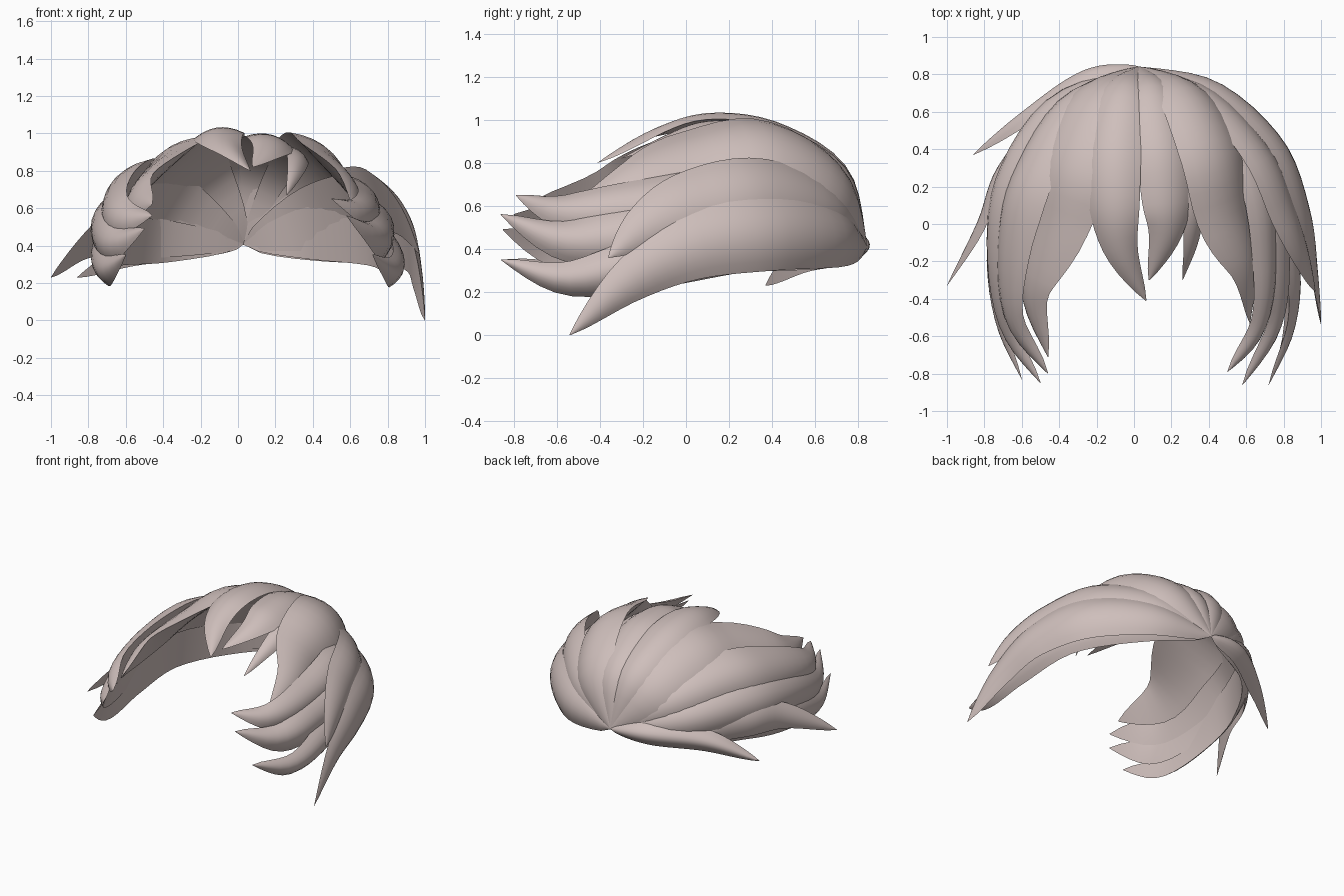
import bpy, bmesh, math
from mathutils import Vector

hair = bpy.data.materials.new("ash_pink_hair")
hair.diffuse_color = (0.62, 0.52, 0.50, 1)

ROOT = Vector((0.03, 0.84, 0.41))   # crown point where all locks meet
STEPS, ACROSS = 24, 8


def spline(pts, t):
    """Catmull-Rom point at t in 0..1."""
    p = [pts[0] * 2 - pts[1]] + pts + [pts[-1] * 2 - pts[-2]]
    s = min(t, 0.99999) * (len(pts) - 1)
    i = int(s)
    f = s - i
    a, b, c, d = p[i:i + 4]
    return 0.5 * (2 * b + (c - a) * f + (2 * a - 5 * b + 4 * c - d) * f * f
                  + (3 * b - a - 3 * c + d) * f ** 3)


def lock(name, half_width, *path, bulge=0.36):
    """Tapered lock with a domed outside and flat inside, from the crown along the path."""
    pts = [ROOT] + [Vector(p) for p in path]
    bm = bmesh.new()
    rings = []
    for k in range(STEPS + 1):
        t = k / STEPS
        p = spline(pts, t)
        tan = (spline(pts, min(t + 0.01, 1)) - spline(pts, max(t - 0.01, 0))).normalized()
        out = p - Vector((0, min(p.y, 0.1), 0.35))
        out = (out - tan * out.dot(tan)).normalized()
        side = tan.cross(out)
        fade = max(math.sin(math.pi * t ** 0.9), 0.004)
        w = half_width * fade ** (0.62 if t < 0.46 else 0.78)
        us = [-1 + 2 * j / ACROSS for j in range(ACROSS + 1)]
        ring = [bm.verts.new(p + side * w * u + out * w * bulge * (0.6 - u * u))
                for u in us]                       # outer skin
        ring += [bm.verts.new(p + side * w * u - out * w * bulge * 0.4)
                 for u in us[-2:0:-1]]             # inner skin
        rings.append(ring)
    n = len(rings[0])
    for a, b in zip(rings, rings[1:]):
        for j in range(n):
            bm.faces.new((a[j], a[(j + 1) % n], b[(j + 1) % n], b[j]))
    bm.faces.new(rings[0])
    bm.faces.new(rings[-1])
    bmesh.ops.recalc_face_normals(bm, faces=bm.faces)
    mesh = bpy.data.meshes.new(name)
    bm.to_mesh(mesh)
    bm.free()
    mesh.materials.append(hair)
    ob = bpy.data.objects.new(name, mesh)
    bpy.context.collection.objects.link(ob)
    bpy.ops.object.select_all(action='DESELECT')
    ob.select_set(True)
    bpy.context.view_layer.objects.active = ob
    bpy.ops.object.shade_smooth_by_angle(angle=math.radians(40))


# Top fringe
lock("fringe_left", 0.15, (-0.06, 0.73, 0.76), (-0.11, 0.43, 0.95),
     (-0.11, 0.12, 1.00), (-0.07, -0.14, 0.94), (0.065, -0.41, 0.80))
lock("fringe_centre", 0.15, (0.10, 0.73, 0.75), (0.16, 0.43, 0.93),
     (0.18, 0.14, 0.96), (0.17, -0.06, 0.92), (0.08, -0.30, 0.82))
lock("fringe_right", 0.08, (0.18, 0.70, 0.72), (0.28, 0.40, 0.88),
     (0.32, 0.12, 0.89), (0.31, -0.10, 0.81), (0.26, -0.30, 0.67))

# Left side, from the top down
lock("left_upper_lock", 0.25, (-0.20, 0.69, 0.71), (-0.34, 0.34, 0.86),
     (-0.44, 0.0, 0.79), (-0.55, -0.35, 0.66), (-0.46, -0.71, 0.62))
lock("left_middle_lock", 0.20, (-0.34, 0.64, 0.63), (-0.57, 0.25, 0.72),
     (-0.66, -0.1, 0.65), (-0.65, -0.5, 0.55), (-0.46, -0.80, 0.56), bulge=0.5)
lock("left_side_lock", 0.18, (-0.42, 0.64, 0.51), (-0.67, 0.25, 0.56),
     (-0.73, -0.15, 0.50), (-0.68, -0.55, 0.41), (-0.50, -0.85, 0.49), bulge=0.55)
lock("left_lower_lock", 0.14, (-0.40, 0.66, 0.42), (-0.67, 0.25, 0.43),
     (-0.74, -0.15, 0.35), (-0.71, -0.52, 0.27), (-0.60, -0.83, 0.35), bulge=0.6)
lock("left_flick", 0.12, (-0.42, 0.62, 0.44), (-0.70, 0.30, 0.46),
     (-0.82, 0.0, 0.41), (-1.0, -0.33, 0.23))
lock("left_nape_lock", 0.09, (-0.25, 0.78, 0.42), (-0.57, 0.57, 0.37),
     (-0.86, 0.37, 0.23), bulge=0.9)

# Right side, from the top down
lock("right_upper_lock", 0.23, (0.27, 0.71, 0.71), (0.43, 0.39, 0.87),
     (0.51, 0.04, 0.81), (0.61, -0.23, 0.70), (0.62, -0.53, 0.58))
lock("right_middle_lock", 0.18, (0.39, 0.69, 0.59), (0.68, 0.37, 0.67),
     (0.82, 0.05, 0.62), (0.91, -0.18, 0.51), (0.97, -0.36, 0.36))
lock("right_lower_lock", 0.17, (0.44, 0.73, 0.45), (0.77, 0.42, 0.47),
     (0.91, 0.05, 0.42), (0.96, -0.25, 0.26), (1.0, -0.54, 0.0))

# Right front locks curling inward
lock("right_front_upper", 0.15, (0.38, 0.62, 0.60), (0.65, 0.25, 0.66),
     (0.71, -0.2, 0.60), (0.67, -0.55, 0.58), (0.50, -0.79, 0.65), bulge=0.55)
lock("right_front_middle", 0.16, (0.42, 0.62, 0.50), (0.73, 0.25, 0.53),
     (0.78, -0.2, 0.47), (0.75, -0.55, 0.44), (0.58, -0.86, 0.56), bulge=0.6)
lock("right_front_lower", 0.13, (0.40, 0.65, 0.43), (0.74, 0.25, 0.42),
     (0.84, -0.2, 0.33), (0.83, -0.55, 0.26), (0.72, -0.86, 0.35), bulge=0.65)
